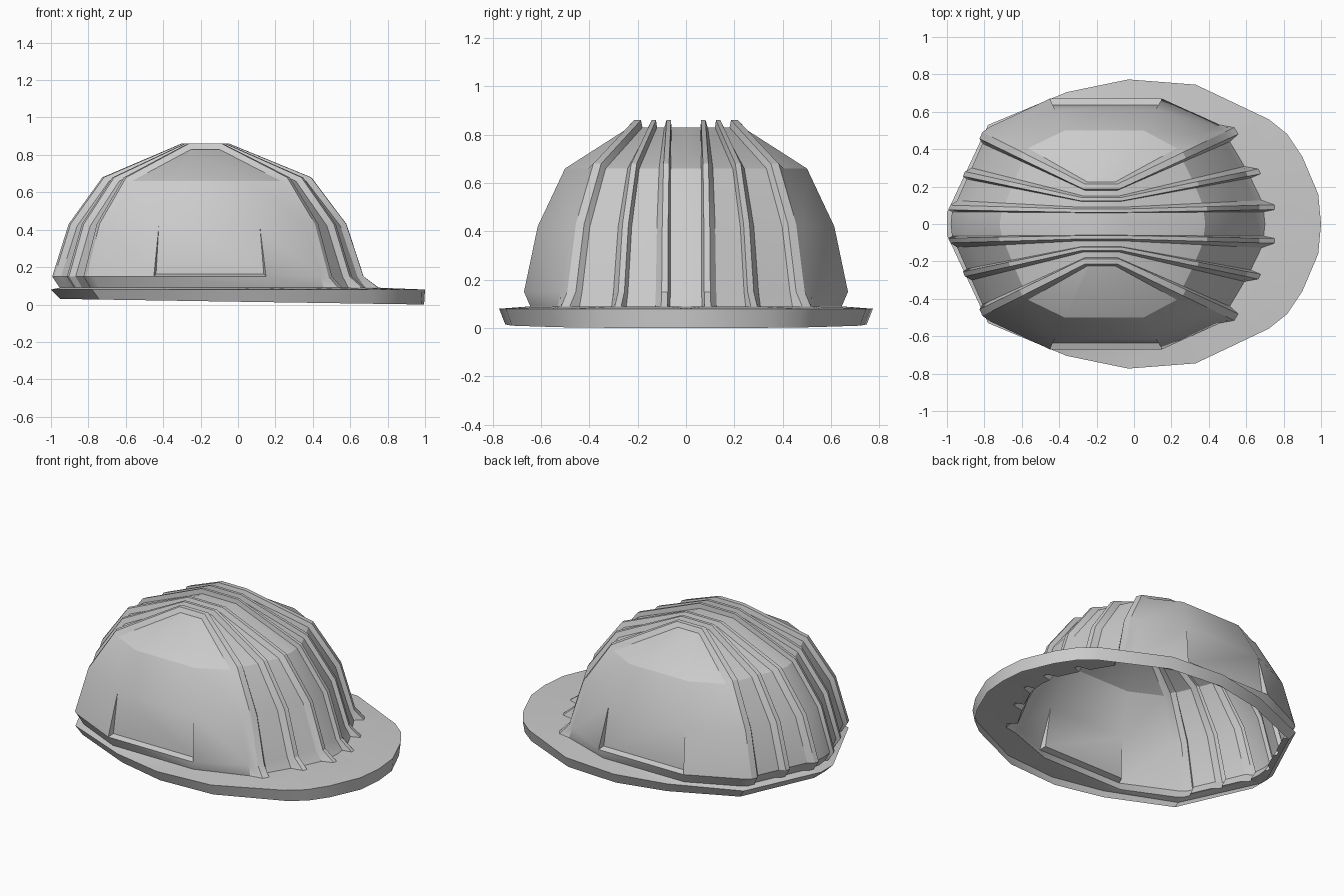
import bpy, bmesh, math
from mathutils import Vector

if "Cube" in bpy.data.objects:
    bpy.data.objects.remove(bpy.data.objects["Cube"])

# (y at crown, y at base, raised?) for the strips running front to back
COLS = [(0, 0, 0), (.06, .065, 0), (.062, .075, 1), (.08, .1, 1), (.09, .125, 0),
        (.12, .24, 0), (.122, .25, 1), (.14, .275, 1), (.15, .30, 0),
        (.18, .43, 0), (.182, .445, 1), (.21, .48, 1), (.225, .52, 0)]
# (height, spread from crown to base, rib lift outward, rib lift up)
ROWS = [(.15, 1, .025, 0), (.42, .87, .025, .01), (.66, .61, .02, .02), (.83, 0, .01, .03)]
FRONT = [(0, .65), (.11, .645), (.27, .575), (.52, .44)]
BACK = [(0, -.98), (.06, -.975), (.52, -.77)]
# half outline of the brim
BRIM = [(1, 0), (.985, .16), (.90, .36), (.82, .48), (.72, .56), (.33, .745),
        (-.03, .773), (-.36, .705), (-.78, .53), (-1, .06), (-1, 0)]


def interp(table, y):
    for (a, u), (b, v) in zip(table, table[1:]):
        if y <= b:
            return u + (v - u) * (y - a) / (b - a)
    return table[-1][1]


def column(top, base, lift, foot):
    """Points of one meridian, from the foot on the brim up to the crown."""
    top, base = Vector(top), Vector(base)
    out = (base - top).normalized()
    pts = [base + out * foot]
    pts = [(pts[0].x, max(pts[0].y, 0), .09)]
    for z, t, side, up in ROWS:
        p = top.lerp(base, t) + out * side * lift
        pts.append((p.x, p.y, z + up * lift))
    return pts


def finish(name, bm):
    bmesh.ops.recalc_face_normals(bm, faces=bm.faces)
    if sum(f.normal.z * f.calc_area() for f in bm.faces) < 0:
        bmesh.ops.reverse_faces(bm, faces=bm.faces)
    me = bpy.data.meshes.new(name)
    bm.to_mesh(me)
    bm.free()
    ob = bpy.data.objects.new(name, me)
    bpy.context.collection.objects.link(ob)
    bpy.ops.object.select_all(action='DESELECT')
    ob.select_set(True)
    bpy.context.view_layer.objects.active = ob
    bpy.ops.object.shade_smooth_by_angle(angle=math.radians(30))
    m = ob.modifiers.new("mirror", 'MIRROR')
    m.use_axis = (False, True, False)
    return ob


# half ring of meridians: front strips, side panel edges, back strips
front, back = [], []
for yt, yb, lift in COLS:
    k = .06 * yt / .225
    front.append(column((-.04 - k, yt), (interp(FRONT, yb), yb), lift,
                        .05 - .03 * yb / .52 + .06 * lift))
    back.append(column((-.31 + k, yt), (interp(BACK, yb), yb), lift, -.035 + .02 * lift))
panel = [column((-.105, .235), (.15, .67), 0, -.03),
         column((-.245, .235), (-.45, .67), 0, -.03)]
ring = front + panel + back[::-1]
n = len(COLS)

# dome with ribs
bm = bmesh.new()
V = [[bm.verts.new(p) for p in col] for col in ring]
for i in range(len(V) - 1):
    for r in range(4):
        a, b, c, d = V[i][r], V[i + 1][r], V[i + 1][r + 1], V[i][r + 1]
        if i == n and r == 1:
            # side panel, recessed above a small sill
            a2, b2 = [bm.verts.new(v.co + Vector((s, -.035, .012)))
                      for v, s in ((a, -.012), (b, .012))]
            for f in ((a, b, b2, a2), (a, a2, d), (b, c, b2), (a2, b2, c, d)):
                bm.faces.new(f)
        else:
            bm.faces.new((a, b, c, d))
# crown
for i in range(n):
    bm.faces.new((V[i][4], V[i + 1][4], V[-2 - i][4], V[-1 - i][4]))
finish("dome", bm)

# brim
bm = bmesh.new()
inner = [bm.verts.new(col[0]) for col in ring]
outer = [bm.verts.new((x, y, .08)) for x, y in BRIM]
loop = inner + outer[::-1]
edges = [bm.edges.new((loop[i], loop[(i + 1) % len(loop)])) for i in range(len(loop))]
bmesh.ops.triangle_fill(bm, use_beauty=True, edges=edges, normal=(0, 0, 1))
# turned-down brim edge
low = [bm.verts.new((x * (.95 if x < 0 else 1 - .005 * x), y * .967, .015 * (1 - x)))
       for x, y in BRIM]
for i in range(len(BRIM) - 1):
    bm.faces.new((outer[i], outer[i + 1], low[i + 1], low[i]))
finish("brim", bm)
